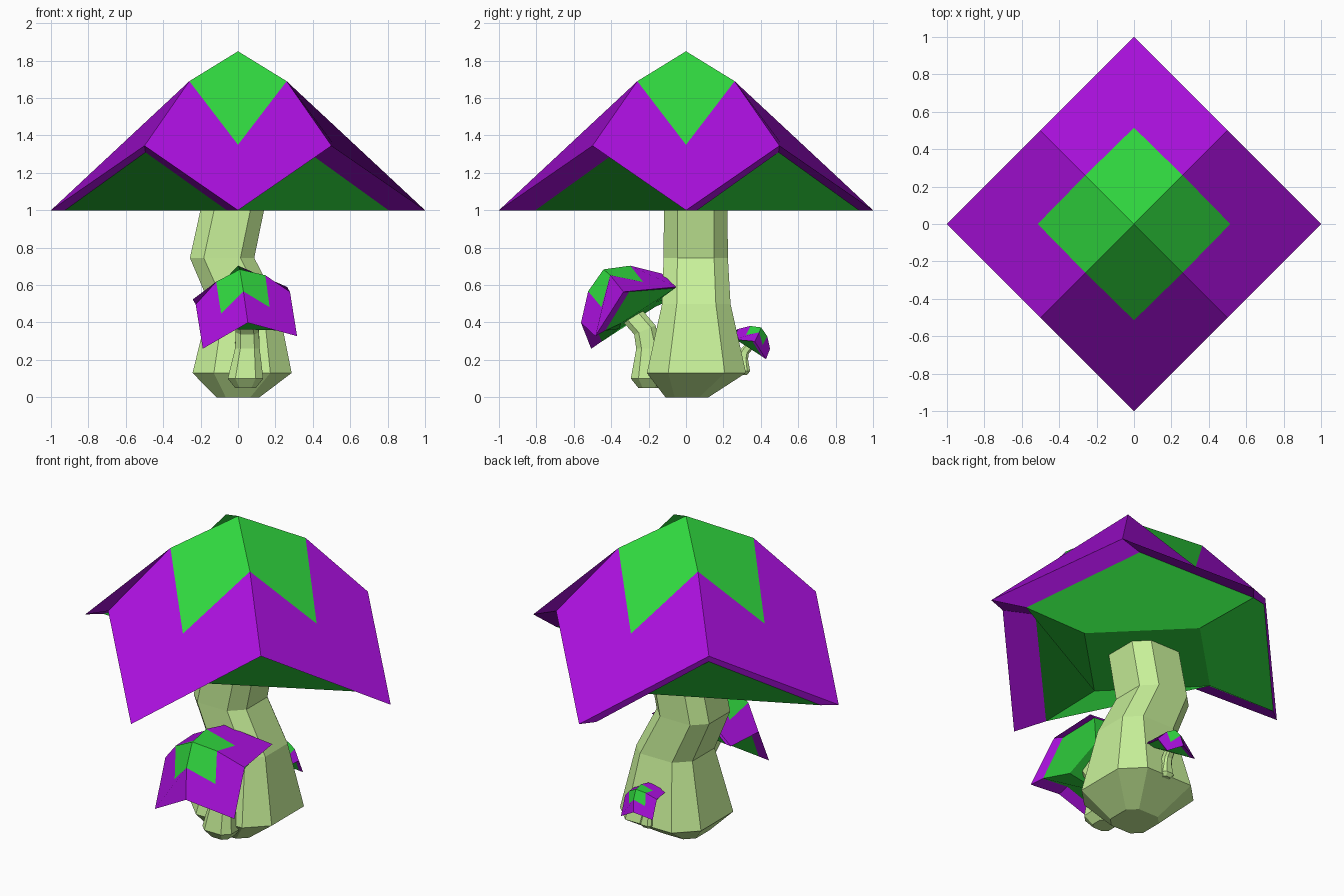
import bpy, bmesh
from math import cos, sin, pi
from mathutils import Vector, Matrix

if "Cube" in bpy.data.objects:
    bpy.data.objects.remove(bpy.data.objects["Cube"])


def material(name, rgb):
    m = bpy.data.materials.new(name)
    m.diffuse_color = (*rgb, 1)
    m.use_nodes = True
    m.node_tree.nodes["Principled BSDF"].inputs["Base Color"].default_value = m.diffuse_color
    return m


GREEN = material("cap_green", (0.03, 0.69, 0.05))
PURPLE = material("cap_purple", (0.40, 0.005, 0.72))
STALK = material("stalk_pale_green", (0.58, 0.88, 0.32))


def finish(bm, name, mats, matrix):
    bmesh.ops.recalc_face_normals(bm, faces=bm.faces)
    mesh = bpy.data.meshes.new(name)
    bm.to_mesh(mesh)
    bm.free()
    mesh.transform(matrix)
    for m in mats:
        mesh.materials.append(m)
    ob = bpy.data.objects.new(name, mesh)
    bpy.context.collection.objects.link(ob)
    return ob


def make_cap(name, matrix):
    """Four-cornered folded cap, rim at z = 0, corners one unit from the axis."""
    bm = bmesh.new()

    def ring(radius, z, offset, shift=0.0):
        return [bm.verts.new((radius * cos(pi / 2 * k + offset) - shift,
                              radius * sin(pi / 2 * k + offset) + shift, z)) for k in range(4)]

    diag = pi / 4
    apex = bm.verts.new((0, 0, 0.85))
    mid = ring(0.368, 0.69, diag)
    tip = ring(0.515, 0.35, 0)
    arch = ring(0.707, 0.345, diag)
    corner = ring(1.0, 0, 0)
    # the hollow underneath sits slightly off centre
    in_corner = ring(0.865, 0, 0, 0.06)
    in_arch = ring(0.615, 0.31, diag, 0.06)
    in_tip = ring(0.44, 0, 0, 0.05)

    def face(mat, *verts):
        bm.faces.new(verts).material_index = mat

    for k in range(4):
        p, n = k - 1, (k + 1) % 4
        # green crown patch and purple skirt
        face(0, apex, mid[p], tip[k], mid[k])
        face(1, mid[p], arch[p], corner[k], arch[k], mid[k], tip[k])
        # purple rim on both sides of the corner
        for j in (p, k):
            face(1, corner[k], arch[j], in_arch[j], in_corner[k])
        # green underside
        face(0, in_corner[k], in_arch[k], in_corner[n], in_tip[n], in_tip[k])
    face(0, *in_tip)
    return finish(bm, name, (GREEN, PURPLE), matrix)


def make_stalk(name, rings, matrix=Matrix()):
    """Bevelled-square tube; rings are (x, y, z, half width, tilt)."""
    bm = bmesh.new()
    c = 0.57
    outline = [(1, -c), (1, c), (c, 1), (-c, 1), (-1, c), (-1, -c), (-c, -1), (c, -1)]
    loops = []
    for x, y, z, h, tilt in rings:
        rot = Matrix.Rotation(tilt, 3, 'X')
        loops.append([bm.verts.new(Vector((x, y, z)) + rot @ Vector((a * h, b * h, 0)))
                      for a, b in outline])
    for lo, hi in zip(loops, loops[1:]):
        for i in range(8):
            j = (i + 1) % 8
            bm.faces.new((lo[i], lo[j], hi[j], hi[i]))
    bm.faces.new(loops[0][::-1])
    bm.faces.new(loops[-1])
    return finish(bm, name, (STALK,), matrix)


# main mushroom
make_cap("main_cap", Matrix.Translation((0, 0, 1)))
make_stalk("main_stalk", [
    (0, 0.005, 0, 0.115, 0),
    (0.022, 0.056, 0.13, 0.265, 0),
    (0.03, 0.055, 0.50, 0.183, 0),
    (-0.085, 0.052, 0.745, 0.172, 0),
    (-0.03, 0.052, 1.005, 0.17, 0)])

# leaning side mushroom: cap axes from its corner directions
up = Vector((-0.09, -0.525, 0.845)).normalized()
ax = Vector((0.57, -0.42, -0.20))
ax = (ax - up * ax.dot(up)).normalized()
ay = up.cross(ax)
tilted = Matrix((ax, ay, up)).transposed().to_4x4()
side_cap = Matrix.Translation((0.037, -0.28, 0.425)) @ tilted @ Matrix.Scale(0.36, 4)
side_stalk = [
    (0.04, -0.20, 0.05, 0.055, 0),
    (0.04, -0.20, 0.10, 0.095, 0),
    (0.05, -0.20, 0.26, 0.066, 0),
    (0.05, -0.22, 0.36, 0.062, 0.4),
    (0.04, -0.29, 0.44, 0.060, 0.6)]

# the tiny mushroom is the same form, turned round and shrunk
turned = (Matrix.Translation((0.035, 0.305, 0.12)) @ Matrix.Rotation(pi, 4, 'Z')
          @ Matrix.Scale(0.40, 4) @ Matrix.Translation((-0.04, 0.20, -0.05)))
for label, place in (("side", Matrix()), ("tiny", turned)):
    make_cap(label + "_cap", place @ side_cap)
    make_stalk(label + "_stalk", side_stalk, place)
